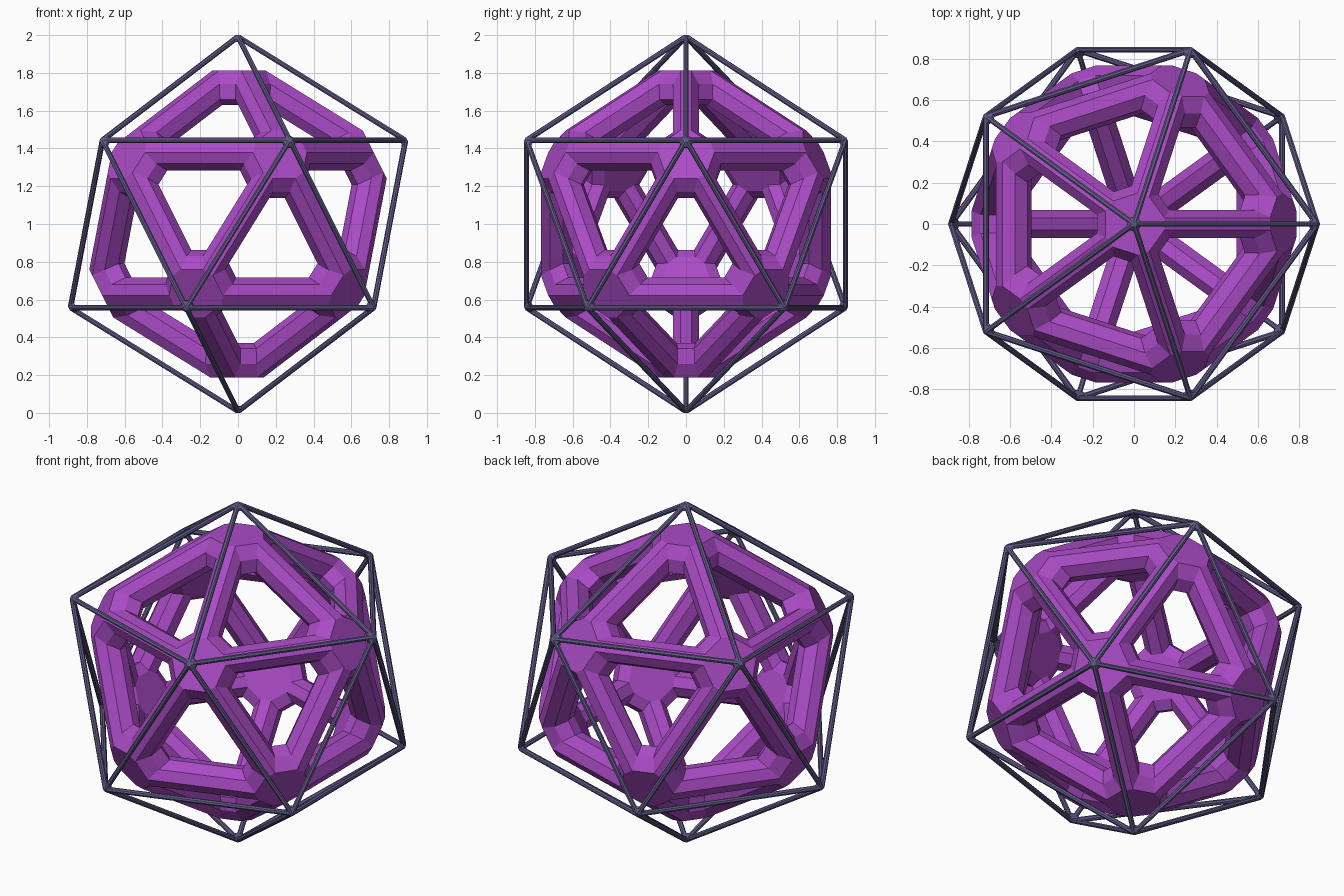
import bpy, bmesh
from math import atan2
from mathutils import Vector

if "Cube" in bpy.data.objects:
    bpy.data.objects.remove(bpy.data.objects["Cube"])


def material(name, color):
    m = bpy.data.materials.new(name)
    m.diffuse_color = color
    m.use_nodes = True
    m.node_tree.nodes["Principled BSDF"].inputs["Base Color"].default_value = m.diffuse_color
    return m


def lattice(name, profile, mat):
    """Open icosahedral frame with a bevelled bar along every edge.
    profile: (distance from centre, half width, half length) for the
    outer strip, outer rim, inner rim and inner strip of a bar."""
    ico = bmesh.new()
    bmesh.ops.create_icosphere(ico, subdivisions=1, radius=1)
    bm = bmesh.new()
    cache = {}

    def pt(level, v, e, f):
        key = (level, v.index, e.index, f.index)
        if key not in cache:
            d, w, s = profile[level]
            mid = (e.verts[0].co + e.verts[1].co) / 2
            radial = mid.normalized()
            along = (v.co - mid).normalized()
            side = radial.cross(along)
            if side.dot(f.calc_center_median()) < 0:
                side = -side
            co = radial * d + along * s + side * w
            cache[key] = bm.verts.new(co + Vector((0, 0, 1)))
        return cache[key]

    for seq in (ico.verts, ico.edges, ico.faces):
        seq.index_update()
        seq.ensure_lookup_table()

    # decagonal plates at the corners, outside and inside
    for v in ico.verts:
        ax = v.co.normalized()
        u = ax.orthogonal().normalized()
        n = ax.cross(u)
        for level in (0, 3):
            ring = [pt(level, v, e, f) for e in v.link_edges for f in e.link_faces]
            ring.sort(key=lambda p: atan2((p.co - Vector((0, 0, 1))).dot(n),
                                          (p.co - Vector((0, 0, 1))).dot(u)))
            bm.faces.new(ring)

    # flat strips along each bar, then its slopes and hole walls
    for e in ico.edges:
        a, b = e.verts
        f, g = e.link_faces
        for k in (0, 3):
            bm.faces.new((pt(k, a, e, f), pt(k, b, e, f), pt(k, b, e, g), pt(k, a, e, g)))
        for h in (f, g):
            for k in range(3):
                bm.faces.new((pt(k, a, e, h), pt(k, b, e, h),
                              pt(k + 1, b, e, h), pt(k + 1, a, e, h)))

    # short sides that cut the corners of each triangular hole
    for f in ico.faces:
        for v in f.verts:
            e1, e2 = [e for e in f.edges if v in e.verts]
            for k in range(3):
                bm.faces.new((pt(k, v, e1, f), pt(k, v, e2, f),
                              pt(k + 1, v, e2, f), pt(k + 1, v, e1, f)))

    bmesh.ops.recalc_face_normals(bm, faces=bm.faces[:])
    me = bpy.data.meshes.new(name)
    bm.to_mesh(me)
    bm.free()
    ico.free()
    me.materials.append(mat)
    ob = bpy.data.objects.new(name, me)
    bpy.context.collection.objects.link(ob)
    return ob


# thick purple inner frame
lattice("inner_frame",
        [(0.768, 0.030, 0.301), (0.720, 0.069, 0.243),
         (0.650, 0.069, 0.203), (0.602, 0.030, 0.225)],
        material("purple", (0.40, 0.07, 0.56, 1)))

# thin wire cage around it
lattice("outer_cage",
        [(0.857, 0.006, 0.515), (0.849, 0.013, 0.488),
         (0.838, 0.013, 0.480), (0.830, 0.006, 0.490)],
        material("slate_violet", (0.12, 0.10, 0.24, 1)))
